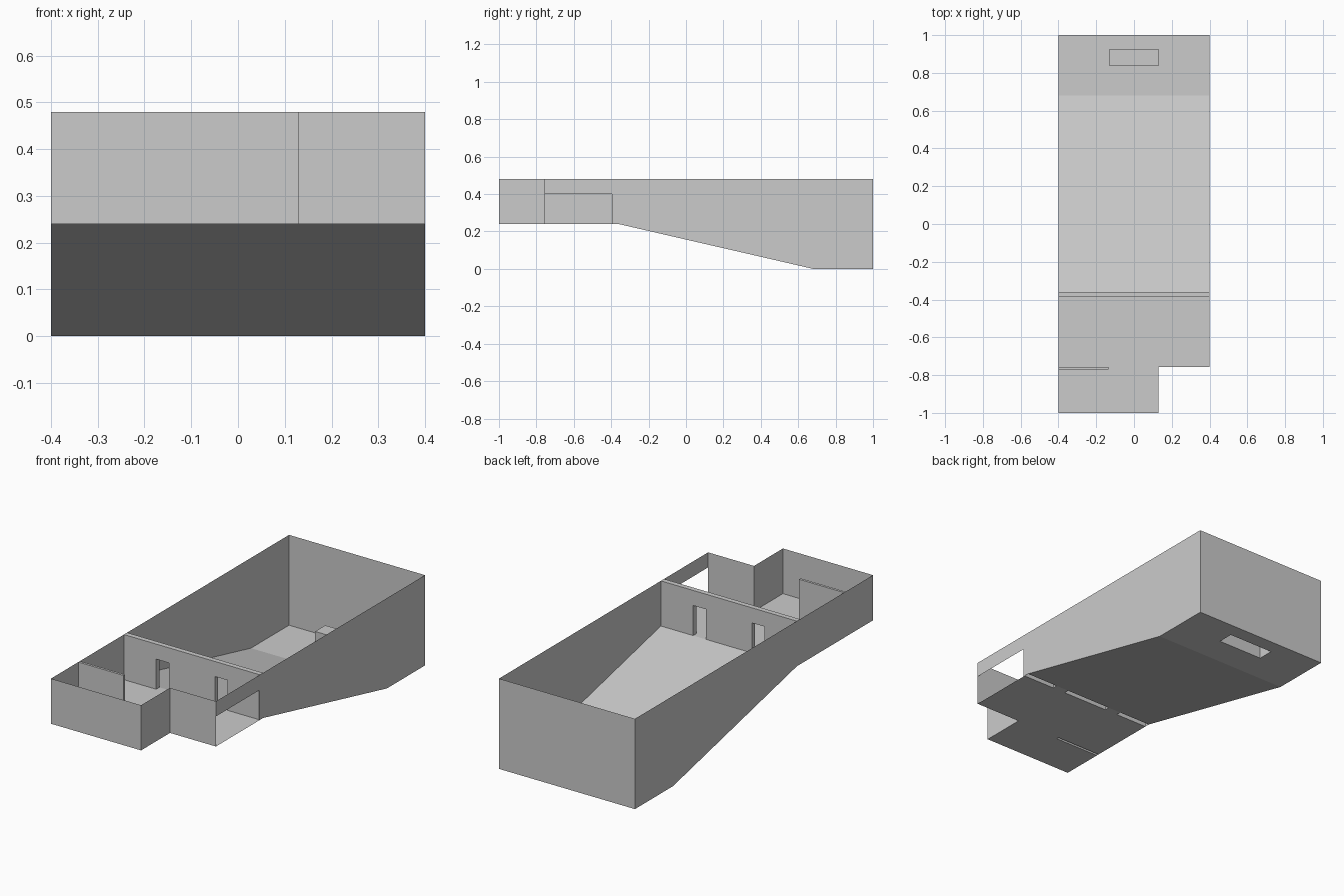
import bpy, bmesh

if "Cube" in bpy.data.objects:
    bpy.data.objects.remove(bpy.data.objects["Cube"])

W, TOP, LOBBY, DOOR = 0.4, 0.48, 0.24, 0.40   # half width, wall top, lobby floor, door head
NX, NY = 0.13, -0.757                         # inner corner of the notch
WALL0, WALL1 = -0.387, -0.36                  # faces of the dividing wall
D0, D1 = 0.135, 0.21                          # door edges, mirrored about x = 0


def make(name, polys):
    """Object from a list of flat polygons, with shared points welded."""
    bm = bmesh.new()
    for poly in polys:
        bm.faces.new([bm.verts.new(p) for p in poly])
    bmesh.ops.remove_doubles(bm, verts=bm.verts, dist=1e-5)
    me = bpy.data.meshes.new(name)
    bm.to_mesh(me)
    bm.free()
    ob = bpy.data.objects.new(name, me)
    bpy.context.collection.objects.link(ob)
    return ob


def floor(x0, x1, y0, y1, z0, z1=None):
    z1 = z0 if z1 is None else z1
    return [(x0, y0, z0), (x1, y0, z0), (x1, y1, z1), (x0, y1, z1)]


def upright(a, b, z0, z1):
    return [(*a, z0), (*b, z0), (*b, z1), (*a, z1)]


def slab(profile, y0, y1, skip):
    """Thick wall from an xz profile; edges for which skip() is true stay open."""
    polys = [[(x, y0, z) for x, z in profile],
             [(x, y1, z) for x, z in reversed(profile)]]
    for p, q in zip(profile, profile[1:] + profile[:1]):
        if not skip(p, q):
            polys.append([(p[0], y1, p[1]), (q[0], y1, q[1]),
                          (q[0], y0, q[1]), (p[0], y0, p[1])])
    return polys


def open_edge(p, q):
    on_floor = p[1] == q[1] and p[1] in (LOBBY, 0)
    on_side = p[0] == q[0] and abs(p[0]) == W
    return on_floor or on_side


# lobby floor, open under the partition
P0, P1, PX = -0.77, NY, -0.135
make("lobby_floor", [floor(-W, PX, -1, P0, LOBBY), floor(PX, NX, -1, P0, LOBBY),
                     floor(PX, NX, P0, P1, LOBBY), floor(-W, PX, P1, WALL0, LOBBY),
                     floor(PX, NX, P1, WALL0, LOBBY), floor(NX, W, P1, WALL0, LOBBY)])

# thresholds in the two doorways
make("door_thresholds", [floor(-D1, -D0, WALL0, WALL1, LOBBY),
                         floor(D0, D1, WALL0, WALL1, LOBBY)])

# sloping hall floor, then the flat end around the box
B0, B1, BX, BH = 0.838, 0.923, 0.133, 0.10
make("sloping_floor", [floor(-W, W, WALL1, 0.68, LOBBY, 0)])
make("flat_floor", [floor(-W, W, 0.68, B0, 0), floor(-W, -BX, B0, B1, 0),
                    floor(BX, W, B0, B1, 0), floor(-W, W, B1, 1, 0)])

# outer walls: single sheets
side = [(WALL1, LOBBY), (0.68, 0), (1, 0), (1, TOP)]
left = [(-1, TOP), (-1, LOBBY)] + side
right = [(NY, TOP), (NY, DOOR), (-0.395, DOOR), (-0.395, LOBBY)] + side
make("left_wall", [[(-W, y, z) for y, z in reversed(left)]])
make("right_wall", [[(W, y, z) for y, z in right]])
make("back_wall", [upright((W, 1), (-W, 1), 0, TOP)])
make("front_wall", [upright((-W, -1), (NX, -1), LOBBY, TOP),
                    upright((NX, -1), (NX, NY), LOBBY, TOP),
                    upright((NX, NY), (W, NY), LOBBY, TOP)])

# dividing wall with two doorways
profile = [(-W, LOBBY)]
for a, b in ((-D1, -D0), (D0, D1)):
    profile += [(a, LOBBY), (a, DOOR), (b, DOOR), (b, LOBBY)]
profile += [(W, LOBBY), (W, TOP), (-W, TOP)]
make("dividing_wall", slab(profile, WALL0, WALL1, open_edge))

# short lobby partition
make("lobby_partition", slab([(-W, LOBBY), (PX, LOBBY), (PX, TOP), (-W, TOP)], P0, P1, open_edge))

# low box at the end of the hall, hollow below
make("stage_box", slab([(-BX, 0), (BX, 0), (BX, BH), (-BX, BH)], B0, B1, open_edge))
